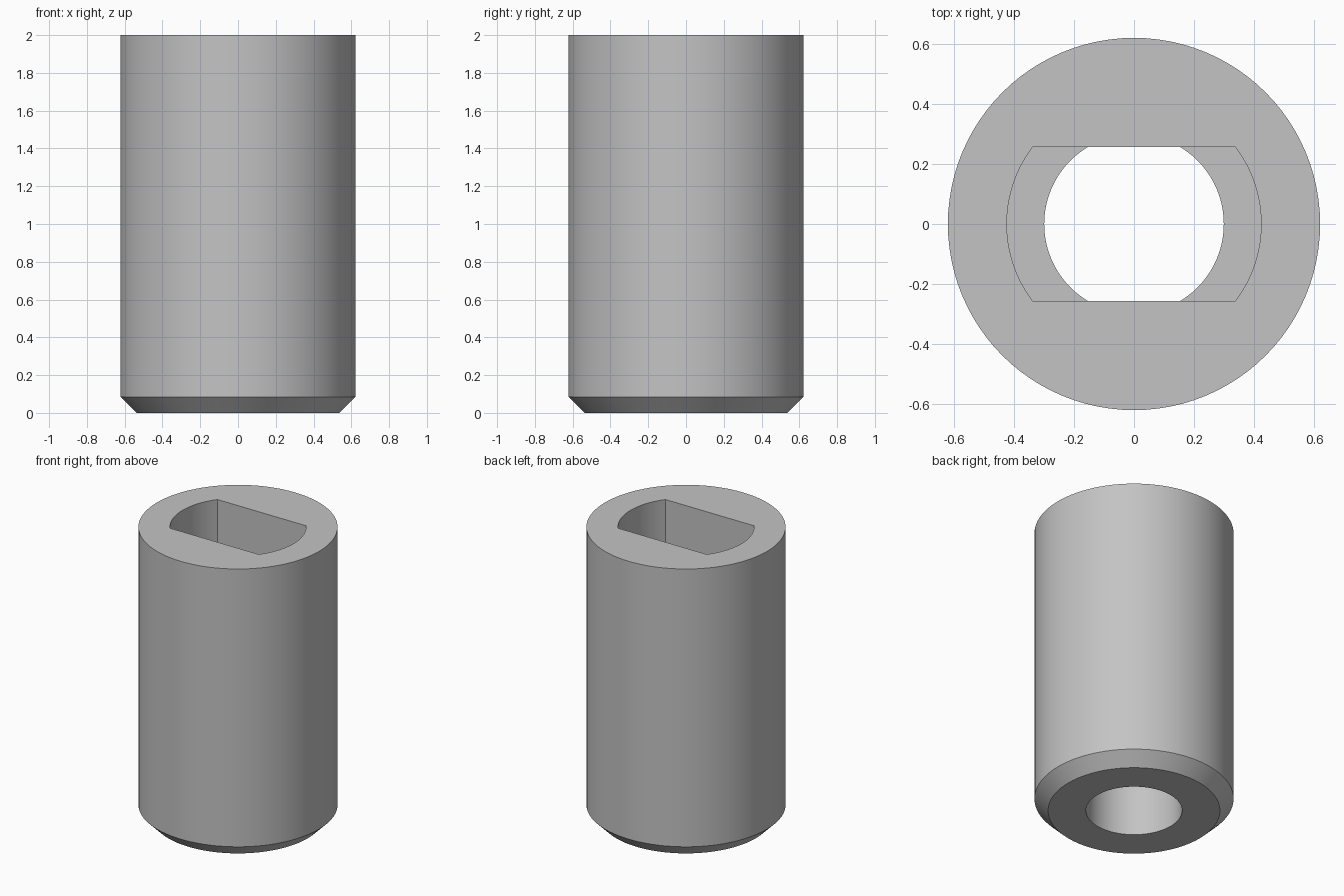
import bpy, bmesh, math

cube = bpy.data.objects.get("Cube")
if cube:
    bpy.data.objects.remove(cube, do_unlink=True)

HEIGHT, RADIUS, CHAMFER = 2.0, 0.622, 0.085
BORE_RADIUS = 0.3
SLOT_RADIUS, SLOT_HALF = 0.425, 0.258
SLOT_FLOOR = 1.0
SEGMENTS = 96


def circle(radius, count=SEGMENTS):
    return [(radius * math.cos(math.tau * i / count),
             radius * math.sin(math.tau * i / count)) for i in range(count)]


def slot_outline(steps=24):
    # Two opposite arcs joined by flat sides
    a = math.asin(SLOT_HALF / SLOT_RADIUS)
    right = [-a + 2 * a * i / steps for i in range(steps + 1)]
    angles = right + [t + math.pi for t in right]
    return [(SLOT_RADIUS * math.cos(t), SLOT_RADIUS * math.sin(t)) for t in angles]


def loft(name, sections):
    """Solid through a stack of (outline, z) sections with equal point counts."""
    bm = bmesh.new()
    rings = [[bm.verts.new((x, y, z)) for x, y in pts] for pts, z in sections]
    n = len(rings[0])
    for low, high in zip(rings, rings[1:]):
        for i in range(n):
            j = (i + 1) % n
            bm.faces.new((low[i], low[j], high[j], high[i]))
    bm.faces.new(rings[0][::-1])
    bm.faces.new(rings[-1])
    mesh = bpy.data.meshes.new(name)
    bm.to_mesh(mesh)
    bm.free()
    obj = bpy.data.objects.new(name, mesh)
    bpy.context.collection.objects.link(obj)
    return obj


def cut(target, cutter):
    cutter.hide_render = True
    mod = target.modifiers.new("cut", 'BOOLEAN')
    mod.operation, mod.solver, mod.object = 'DIFFERENCE', 'EXACT', cutter
    bpy.context.view_layer.objects.active = target
    bpy.ops.object.modifier_apply(modifier=mod.name)
    bpy.data.objects.remove(cutter, do_unlink=True)


# Outer sleeve with a chamfered lower rim
sleeve = loft("sleeve", [(circle(RADIUS - CHAMFER), 0),
                         (circle(RADIUS), CHAMFER),
                         (circle(RADIUS), HEIGHT)])

# Flat-sided socket from the top, round bore from the bottom
cut(sleeve, loft("socket_cutter", [(slot_outline(), SLOT_FLOOR),
                                   (slot_outline(), HEIGHT + 0.1)]))
cut(sleeve, loft("bore_cutter", [(circle(BORE_RADIUS), -0.1),
                                 (circle(BORE_RADIUS), SLOT_FLOOR)]))

# Plain grey metal
grey = bpy.data.materials.new("grey_metal")
grey.use_nodes = True
colour = (0.55, 0.55, 0.55, 1)
grey.diffuse_color = colour
grey.node_tree.nodes["Principled BSDF"].inputs["Base Color"].default_value = colour
sleeve.data.materials.clear()
sleeve.data.materials.append(grey)

bpy.ops.object.select_all(action='DESELECT')
sleeve.select_set(True)
bpy.context.view_layer.objects.active = sleeve
bpy.ops.object.shade_smooth_by_angle(angle=math.radians(30))
